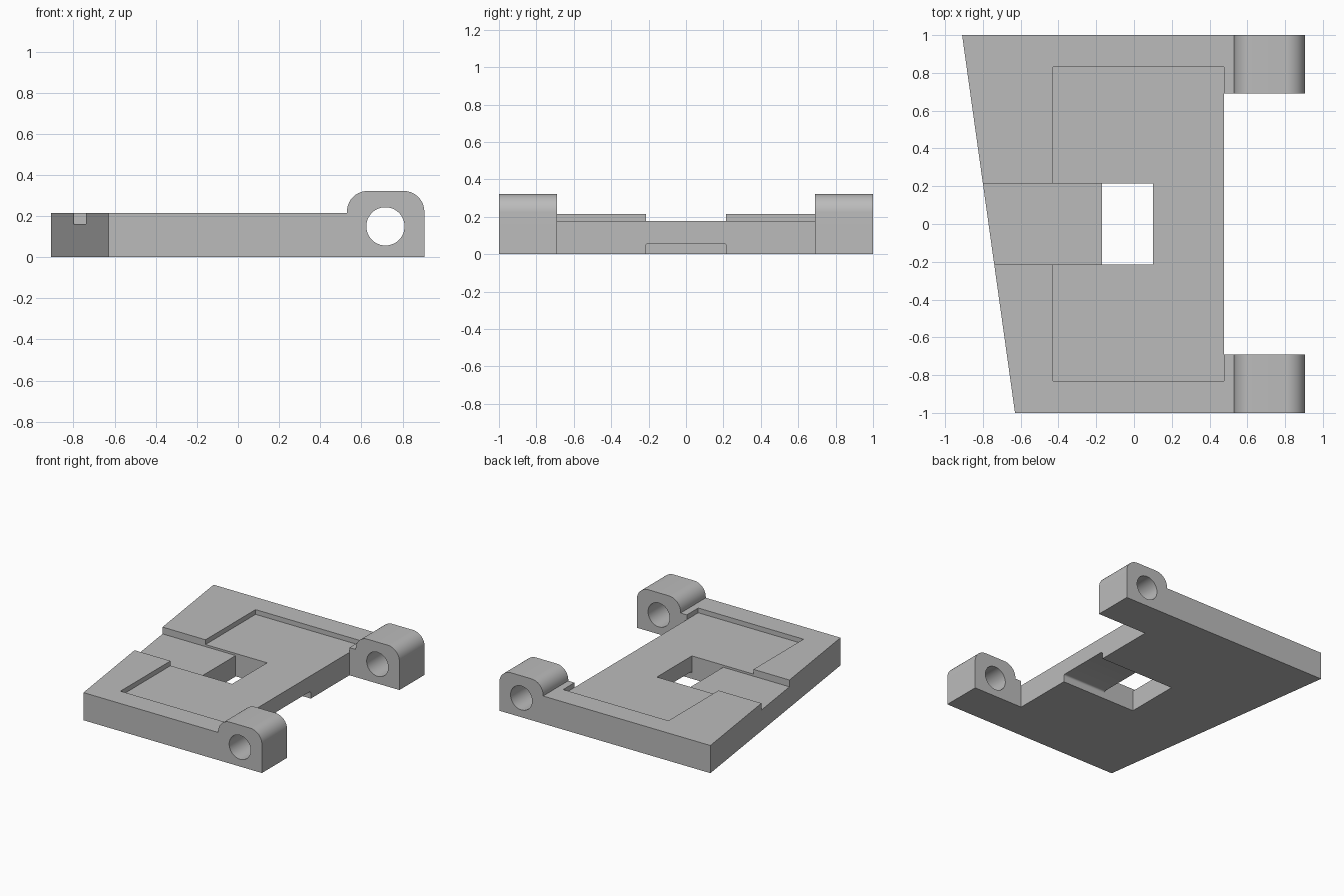
import bpy
import bmesh
from math import cos, sin, pi, radians
from mathutils import Vector

old = bpy.data.objects.get("Cube")
if old:
    bpy.data.objects.remove(old, do_unlink=True)

grey = bpy.data.materials.new("plain_grey")
grey.use_nodes = True
colour = (0.5, 0.5, 0.5, 1)
grey.diffuse_color = colour
grey.node_tree.nodes["Principled BSDF"].inputs["Base Color"].default_value = colour


def prism(name, points, along):
    """Extrude a closed outline of 3D points along a vector."""
    bm = bmesh.new()
    face = bm.faces.new([bm.verts.new(p) for p in points])
    ext = bmesh.ops.extrude_face_region(bm, geom=[face])
    moved = [v for v in ext["geom"] if isinstance(v, bmesh.types.BMVert)]
    bmesh.ops.translate(bm, verts=moved, vec=Vector(along))
    bmesh.ops.recalc_face_normals(bm, faces=bm.faces)
    mesh = bpy.data.meshes.new(name)
    bm.to_mesh(mesh)
    bm.free()
    mesh.materials.append(grey)
    obj = bpy.data.objects.new(name, mesh)
    bpy.context.collection.objects.link(obj)
    return obj


def box(name, x0, x1, half_y, z0, z1):
    corners = [(x0, -half_y, z0), (x1, -half_y, z0), (x1, half_y, z0), (x0, half_y, z0)]
    return prism(name, corners, (0, 0, z1 - z0))


def arc(cx, cz, radius, start, end, steps):
    angles = [radians(start + (end - start) * i / steps) for i in range(steps + 1)]
    return [(cx + radius * cos(a), cz + radius * sin(a)) for a in angles]


def combine(target, tool, operation):
    """Apply a boolean and discard the tool."""
    mod = target.modifiers.new(operation, "BOOLEAN")
    mod.operation = operation
    mod.solver = "EXACT"
    mod.object = tool
    bpy.context.view_layer.objects.active = target
    bpy.ops.object.modifier_apply(modifier=mod.name)
    bpy.data.objects.remove(tool, do_unlink=True)


TOP = 0.215        # plate height
EDGE = 0.476       # plate edge on the hinge side
HOLE = (-0.17, 0.10)
SLOT = 0.215       # half width of slot, window and bottom channel

# Plate with a slanted edge
plate = prism("hinge_plate", [(-0.91, 1, 0), (-0.63, -1, 0), (EDGE, -1, 0), (EDGE, 1, 0)],
              (0, 0, TOP))

# Shallow recess, top slot and window
combine(plate, box("recess_cutter", -0.43, 0.7, 0.83, 0.178, 0.4), "DIFFERENCE")
combine(plate, box("slot_cutter", -1.2, HOLE[0] + 0.02, SLOT, 0.162, 0.4), "DIFFERENCE")
combine(plate, box("window_cutter", *HOLE, SLOT, -0.2, 0.4), "DIFFERENCE")

# Underside channel with softened upper corners
r = 0.015
channel = [(-SLOT, -0.1), (SLOT, -0.1)]
channel += arc(SLOT - r, 0.058 - r, r, 0, 90, 5) + arc(r - SLOT, 0.058 - r, r, 90, 180, 5)
combine(plate, prism("channel_cutter", [(HOLE[1] - 0.02, y, z) for y, z in channel], (0.6, 0, 0)),
        "DIFFERENCE")

# Hinge knuckles with rounded tops and pin holes
knuckle = [(EDGE, 0), (0.906, 0)]
knuckle += arc(0.806, 0.222, 0.1, 0, 90, 16) + arc(0.63, 0.222, 0.1, 90, 180, 16)
knuckle += [(0.53, TOP), (EDGE, TOP)]
pin = arc(0.717, 0.15, 0.093, 0, 352.5, 47)
for y0 in (-1, 0.69):
    block = prism("knuckle", [(x, y0, z) for x, z in knuckle], (0, 0.31, 0))
    combine(block, prism("pin_cutter", [(x, y0 - 0.1, z) for x, z in pin], (0, 0.6, 0)),
            "DIFFERENCE")
    combine(plate, block, "UNION")

# Smooth curves, crisp edges
bpy.ops.object.select_all(action="DESELECT")
plate.select_set(True)
bpy.context.view_layer.objects.active = plate
bpy.ops.object.shade_smooth_by_angle(angle=radians(30))
